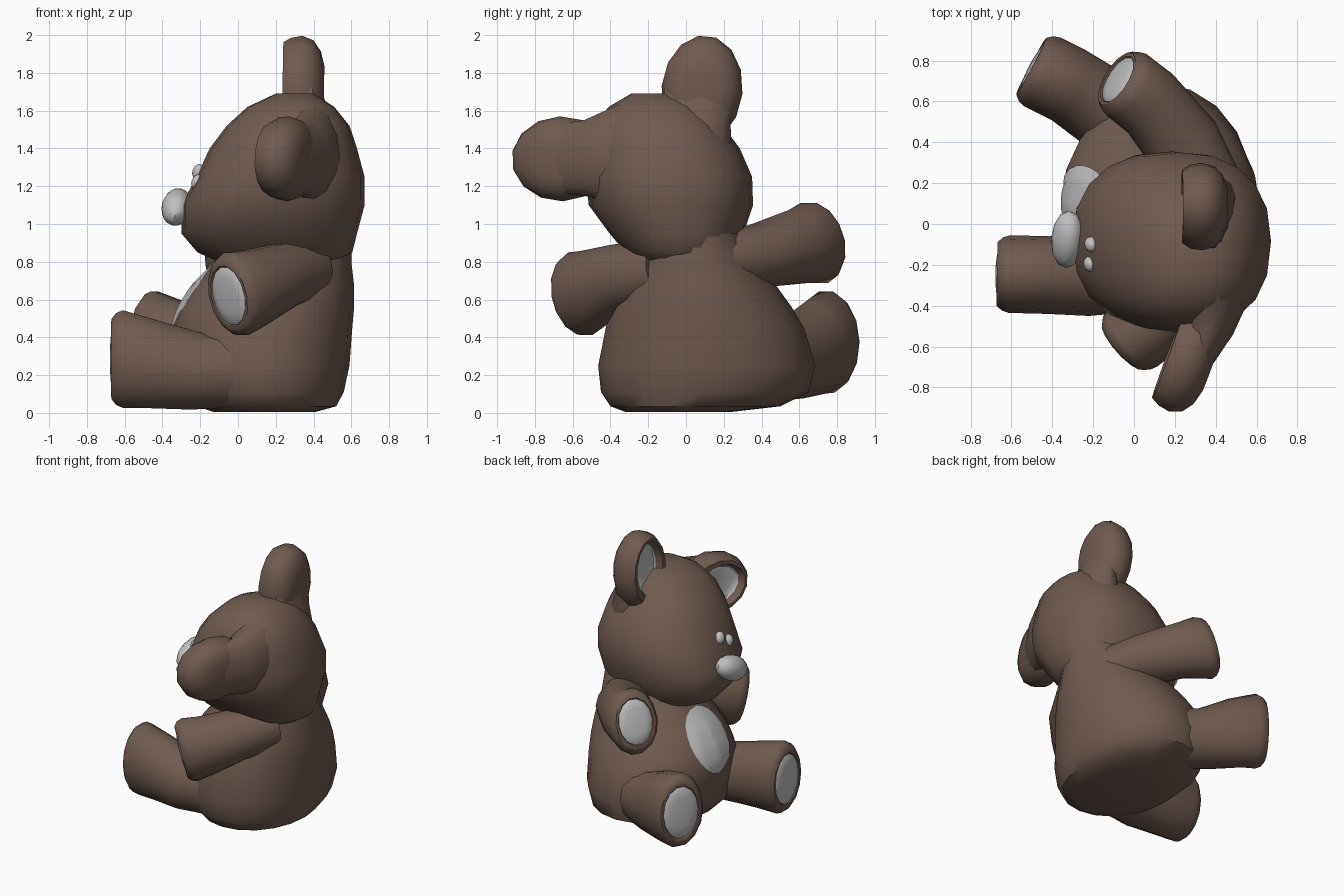
import bpy, bmesh, math
from mathutils import Vector
from mathutils.bvhtree import BVHTree

if "Cube" in bpy.data.objects:
    bpy.data.objects.remove(bpy.data.objects["Cube"])

V = Vector


def material(name, rgb):
    m = bpy.data.materials.new(name)
    m.diffuse_color = (*rgb, 1)
    m.use_nodes = True
    m.node_tree.nodes["Principled BSDF"].inputs["Base Color"].default_value = m.diffuse_color
    return m


BROWN = material("brown fur", (0.16, 0.105, 0.08))
GREY = material("grey pad", (0.53, 0.53, 0.53))


def finish(name, bm, mats):
    bmesh.ops.recalc_face_normals(bm, faces=bm.faces[:])
    me = bpy.data.meshes.new(name)
    bm.to_mesh(me)
    bm.free()
    for m in mats:
        me.materials.append(m)
    ob = bpy.data.objects.new(name, me)
    bpy.context.collection.objects.link(ob)
    return ob


def spow(a, p):
    return math.copysign(abs(a) ** p, a)


def loft(name, rings, pad_from=None, sides=14, power=1.0):
    """Skin a list of (centre, u, v) rings; faces after ring pad_from are grey."""
    bm = bmesh.new()
    loops = []
    for c, u, v in rings:
        loop = []
        for k in range(sides):
            a = 2 * math.pi * k / sides
            loop.append(bm.verts.new(c + u * spow(math.cos(a), power) + v * spow(math.sin(a), power)))
        loops.append(loop)
    for i in range(len(loops) - 1):
        a, b = loops[i], loops[i + 1]
        for k in range(sides):
            n = (k + 1) % sides
            f = bm.faces.new((a[k], a[n], b[n], b[k]))
            f.material_index = int(pad_from is not None and i >= pad_from)
    bm.faces.new(loops[0][::-1])
    end = bm.faces.new(loops[-1])
    end.material_index = int(pad_from is not None)
    return finish(name, bm, [BROWN, GREY])


def stack(name, rows, turn, power, sides):
    """Horizontal sections (x, y, z, rx, ry), turned about z."""
    u = V((math.cos(turn), math.sin(turn), 0))
    v = V((-u.y, u.x, 0))
    return loft(name, [(V(r[:3]), u * r[3], v * r[4]) for r in rows], None, sides, power)


def limb(name, path, normal, pad=0.67):
    """Tube along (x, y, z, half width, half height), ending in a recessed, domed pad."""
    pts = [V(p[:3]) for p in path]
    d_end = V(normal).normalized()
    rings = []

    def ring(c, d, w, h):
        side = d.cross(V((0, 0, 1))).normalized()
        rings.append((c, side * w, side.cross(d) * h))

    for i, p in enumerate(path):
        d = d_end if i == len(path) - 1 else (pts[i + 1] - pts[i]).normalized()
        ring(pts[i], d, p[3], p[4])
    c, w, h = pts[-1], path[-1][3], path[-1][4]
    for off, s in ((0.035, 0.94), (0.06, 0.82), (0.06, pad + 0.05), (0.052, pad + 0.02),
                   (0.056, pad), (0.064, pad * 0.65), (0.068, pad * 0.3)):
        ring(c + d_end * off, d_end, w * s, h * s)
    return loft(name, rings, len(rings) - 4)


def ear(name, centre, normal, outward, half_w, half_out):
    """Thick rounded disc with a hollow front and a grey inner pad."""
    c, n = V(centre), V(normal).normalized()
    o = V(outward).normalized()
    o = (o - n * o.dot(n)).normalized()
    w = n.cross(o)
    rings = []
    for off, s, shift in ((-0.12, 0.45, 0), (-0.10, 0.72, 0), (-0.06, 0.92, 0), (0, 1, 0), (0.06, 0.96, 0),
                          (0.10, 0.84, 0.01), (0.10, 0.70, 0.03), (0.055, 0.60, 0.03), (0.045, 0.56, 0.03)):
        rings.append((c + n * off + o * shift, w * half_w * s, o * half_out * s))
    return loft(name, rings, len(rings) - 2)


def patch(name, target, centre, normal, half_w, half_h, steps=5, sides=20):
    """Thin oval plate laid onto the surface of the target."""
    src = bmesh.new()
    src.from_mesh(target.data)
    tree = BVHTree.FromBMesh(src)
    n = V(normal).normalized()
    side = V((0, 0, 1)).cross(n).normalized()
    up = n.cross(side)
    bm = bmesh.new()

    def drop(a, r):
        p = V(centre) + side * half_w * r * math.cos(a) + up * half_h * r * math.sin(a)
        hit = tree.ray_cast(p + n, -n)[0]
        return bm.verts.new((hit if hit else p) + n * 0.008)

    mid = drop(0, 0)
    prev = None
    for i in range(1, steps + 1):
        cur = [drop(2 * math.pi * k / sides, i / steps) for k in range(sides)]
        for k in range(sides):
            m = (k + 1) % sides
            bm.faces.new((prev[k], cur[k], cur[m], prev[m]) if prev else (mid, cur[k], cur[m]))
        prev = cur
    src.free()
    ob = finish(name, bm, [GREY])
    if ob.data.polygons[0].normal.dot(n) < 0:
        ob.data.flip_normals()
    return ob


def blob(name, centre, axes):
    """Grey ellipsoid spanned by three half-axis vectors."""
    bm = bmesh.new()
    bmesh.ops.create_uvsphere(bm, u_segments=12, v_segments=8, radius=1)
    a, b, c = (V(x) for x in axes)
    for v in bm.verts:
        v.co = V(centre) + a * v.co.x + b * v.co.y + c * v.co.z
    return finish(name, bm, [GREY])


# Pear-shaped body
body = stack("body", [
    (0.14, -0.04, 0.005, 0.27, 0.28), (0.15, 0.05, 0.035, 0.37, 0.45), (0.13, 0.10, 0.11, 0.43, 0.55),
    (0.13, 0.11, 0.25, 0.46, 0.575), (0.125, 0.10, 0.45, 0.48, 0.525), (0.15, 0.085, 0.56, 0.465, 0.475),
    (0.185, 0.07, 0.67, 0.43, 0.41), (0.24, 0.05, 0.80, 0.36, 0.32), (0.28, 0.03, 0.95, 0.32, 0.26)],
    0, 0.98, 20)
patch("belly_patch", body, (-0.28, 0.105, 0.615), (-0.87, 0.22, 0.4), 0.185, 0.24)

# Head
stack("head", [
    (0.22, -0.02, 0.78, 0.28, 0.21), (0.195, -0.03, 0.85, 0.41, 0.29), (0.165, -0.05, 0.95, 0.465, 0.355),
    (0.185, -0.08, 1.10, 0.485, 0.435), (0.225, -0.09, 1.25, 0.445, 0.44), (0.24, -0.115, 1.40, 0.39, 0.40),
    (0.265, -0.145, 1.52, 0.325, 0.34), (0.28, -0.16, 1.62, 0.23, 0.25), (0.30, -0.16, 1.69, 0.10, 0.13)],
    0, 0.86, 20)

# Ears on the tilted head, with flared roots
ear("ear_upper", (0.335, 0.085, 1.71), (-1, 0, 0.02), (0, 0.10, 1), 0.215, 0.29)
ear("ear_lower", (0.265, -0.66, 1.345), (-0.93, 0.34, 0.03), (-0.28, -0.95, -0.03), 0.225, 0.28)
X, Y, Z = V((1, 0, 0)), V((0, 1, 0)), V((0, 0, 1))
loft("ear_upper_root", [(V((0.36, -0.03, 1.30)), X * 0.18, Y * 0.27), (V((0.385, 0.01, 1.44)), X * 0.15, Y * 0.235),
                        (V((0.385, 0.05, 1.55)), X * 0.105, Y * 0.19), (V((0.38, 0.075, 1.74)), X * 0.055, Y * 0.19)])
loft("ear_lower_root", [(V((0.36, -0.24, 1.35)), X * 0.19, Z * 0.34), (V((0.385, -0.42, 1.36)), X * 0.155, Z * 0.25),
                        (V((0.365, -0.54, 1.35)), X * 0.12, Z * 0.205), (V((0.285, -0.74, 1.345)), X * 0.065, Z * 0.18)])

# Nose and eyes
ACROSS, UP = V((0.08, 0.92, 0.38)), V((0.25, -0.38, 0.89))
FRONT = ACROSS.cross(UP)
blob("nose", (-0.325, -0.075, 1.09), (ACROSS * 0.15, FRONT * 0.08, UP * 0.09))
for label, pos in (("a", (-0.21, -0.10, 1.275)), ("b", (-0.215, -0.195, 1.22))):
    blob("eye_" + label, pos, (ACROSS * 0.038, FRONT * 0.032, UP * 0.044))

# Arms
limb("arm_near", [(0.36, -0.12, 0.76, 0.17, 0.17), (0.22, -0.34, 0.72, 0.19, 0.18),
                  (0.08, -0.49, 0.66, 0.185, 0.21), (-0.01, -0.56, 0.63, 0.185, 0.23)], (-0.72, -0.64, -0.22))
limb("arm_far", [(0.38, 0.12, 0.78, 0.18, 0.16), (0.25, 0.38, 0.83, 0.19, 0.17),
                 (0.08, 0.59, 0.88, 0.18, 0.20), (-0.035, 0.68, 0.90, 0.18, 0.23)], (-0.82, 0.50, 0.33))

# Legs
limb("leg_near", [(0.10, -0.22, 0.23, 0.20, 0.20), (-0.22, -0.25, 0.22, 0.20, 0.21),
                  (-0.42, -0.25, 0.25, 0.19, 0.235), (-0.61, -0.245, 0.285, 0.19, 0.265)], (-1, 0.02, 0))
limb("leg_far", [(0.15, 0.38, 0.26, 0.22, 0.21), (-0.14, 0.56, 0.28, 0.20, 0.215),
                 (-0.32, 0.68, 0.34, 0.19, 0.25), (-0.45, 0.745, 0.375, 0.19, 0.275)], (-0.88, 0.47, 0.03))

# Soft shading
for ob in bpy.context.scene.objects:
    ob.select_set(True)
    bpy.context.view_layer.objects.active = ob
bpy.ops.object.shade_smooth_by_angle(angle=math.radians(45))
